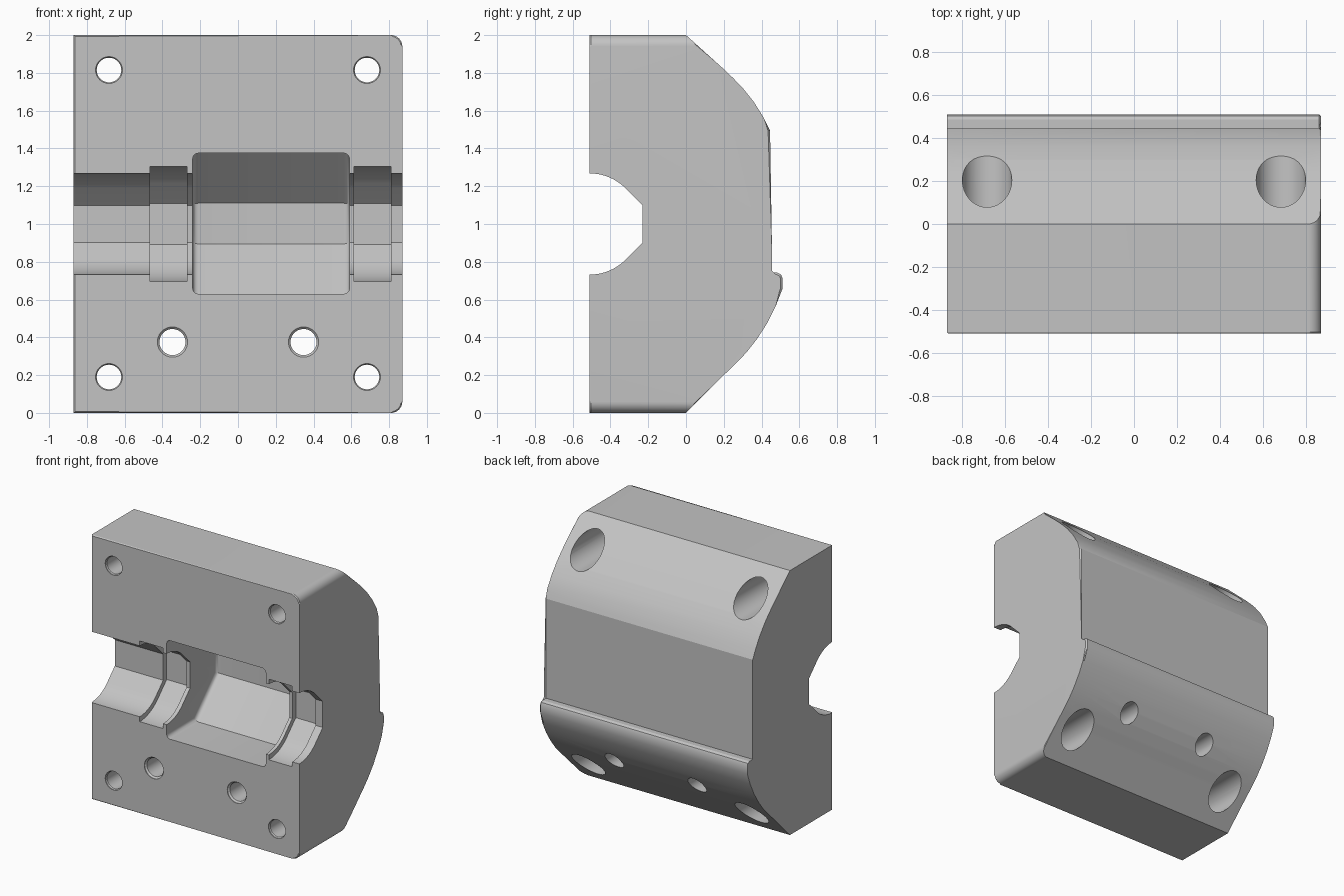
import bpy, bmesh, math

cube = bpy.data.objects.get("Cube")
if cube:
    bpy.data.objects.remove(cube, do_unlink=True)

grey = bpy.data.materials.new("plain_grey")
grey.use_nodes = True
colour = (0.55, 0.55, 0.55, 1)
grey.diffuse_color = colour
grey.node_tree.nodes["Principled BSDF"].inputs["Base Color"].default_value = colour

FRONT = -0.51   # y of the flat mating face
SIDE = 0.87     # half width
MID = 1.0       # height of the shaft axis


def finish(name, bm):
    bmesh.ops.recalc_face_normals(bm, faces=bm.faces[:])
    mesh = bpy.data.meshes.new(name)
    bm.to_mesh(mesh)
    bm.free()
    mesh.materials.append(grey)
    obj = bpy.data.objects.new(name, mesh)
    bpy.context.collection.objects.link(obj)
    return obj


def prism(name, outline, start, end, axis, bevels=(), segments=1):
    """Extrude an outline along x or y; bevels lists (cap position, width)."""
    bm = bmesh.new()
    k = "xy".index(axis)

    def place(t, p):
        return (t, p[0], p[1]) if k == 0 else (p[0], t, p[1])

    caps = [[bm.verts.new(place(t, p)) for p in outline] for t in (start, end)]
    for cap in caps:
        bm.faces.new(cap)
    n = len(outline)
    for i in range(n):
        j = (i + 1) % n
        bm.faces.new((caps[0][i], caps[0][j], caps[1][j], caps[1][i]))
    for pos, width in bevels:
        rim = [e for e in bm.edges if all(abs(v.co[k] - pos) < 1e-5 for v in e.verts)]
        bmesh.ops.bevel(bm, geom=rim, offset=width, segments=segments,
                        profile=0.5, affect='EDGES', clamp_overlap=True)
    return finish(name, bm)


def drill(name, x, z, stations, sides=48):
    """Stepped round cutter along y from (y, radius) stations."""
    bm = bmesh.new()
    rings = []
    for y, r in stations:
        angles = [2 * math.pi * i / sides for i in range(sides)]
        rings.append([bm.verts.new((x + r * math.cos(a), y, z + r * math.sin(a)))
                      for a in angles])
    for a, b in zip(rings, rings[1:]):
        for i in range(sides):
            j = (i + 1) % sides
            bm.faces.new((a[i], a[j], b[j], b[i]))
    bm.faces.new(rings[0])
    bm.faces.new(rings[-1])
    return finish(name, bm)


def combine(target, cutter, operation='DIFFERENCE'):
    mod = target.modifiers.new("cut", 'BOOLEAN')
    mod.operation = operation
    mod.solver = 'EXACT'
    mod.object = cutter
    bpy.ops.object.select_all(action='DESELECT')
    bpy.context.view_layer.objects.active = target
    target.select_set(True)
    bpy.ops.object.modifier_apply(modifier=mod.name)
    bpy.data.objects.remove(cutter, do_unlink=True)


def channel(radius, flat, steps=10):
    """Half round trough with 45 degree flanks and a flat bed."""
    bed = FRONT + radius * math.sqrt(2) - flat
    upper = [(-0.7, MID + radius)]
    for i in range(steps + 1):
        a = math.pi / 4 * i / steps
        upper.append((FRONT + radius * math.sin(a), MID + radius * math.cos(a)))
    upper.append((bed, MID + flat))
    return upper + [(y, 2 * MID - z) for y, z in reversed(upper)]


# Block with curved back and ledge
side_outline = [
    (-0.6, -0.1), (-0.1, -0.1), (0.2, 0.2), (0.26, 0.257), (0.32, 0.32),
    (0.375, 0.39), (0.43, 0.475), (0.475, 0.565), (0.51, 0.655),
    (0.51, 0.715), (0.503, 0.733), (0.485, 0.742), (0.445, 0.742),
    (0.445, 1.495), (0.41, 1.565), (0.36, 1.645), (0.30, 1.72),
    (0.25, 1.772), (0.2, 1.82), (-0.1, 2.09), (-0.6, 2.09)]
block = prism("clamp_block", side_outline, -1, SIDE + 0.0015, 'x',
              [(SIDE + 0.0015, 0.012)])

# Trim to a plate outline rounded on one side, chamfered at the front
R = 0.06
plate = [(-SIDE, 2), (-SIDE, 0)]
for cz, turn in ((R, -90), (2 - R, 0)):
    for i in range(9):
        a = math.radians(turn + 90 * i / 8)
        plate.append((SIDE - R + R * math.cos(a), cz + R * math.sin(a)))
trim = prism("outline_trim", plate, FRONT, 0.8, 'y', [(FRONT, 0.007)])
combine(block, trim, 'INTERSECT')

# Shaft channel and two wider bearing seats
combine(block, prism("shaft_channel", channel(0.268, 0.099), -1, 1, 'x'))
for x0, x1 in ((-0.465, -0.27), (0.615, 0.81)):
    combine(block, prism("bearing_seat", channel(0.305, 0.109), x0, x1, 'x'))

# Deep central pocket with rounded ends
pocket = [(-0.7, 1.375), (-0.17, 1.375), (0.095, 1.11),
          (0.095, 0.895), (-0.17, 0.63), (-0.7, 0.63)]
combine(block, prism("pocket", pocket, -0.24, 0.59, 'x',
                     [(-0.24, 0.03), (0.59, 0.03)], 5))

# Counterbored corner holes and plain lower holes
corner = [(-0.7, 0.071), (-0.504, 0.071), (-0.497, 0.065),
          (-0.15, 0.065), (-0.15, 0.115), (0.7, 0.115)]
lower = [(-0.7, 0.08), (-0.505, 0.08), (-0.494, 0.069), (0.7, 0.069)]
for s in (-1, 1):
    for z in (0.19, 1.815):
        combine(block, drill("corner_hole", s * 0.683, z, corner))
    combine(block, drill("lower_hole", s * 0.347, 0.375, lower))

bpy.ops.object.select_all(action='DESELECT')
block.select_set(True)
bpy.context.view_layer.objects.active = block
bpy.ops.object.shade_smooth_by_angle(angle=math.radians(25))
